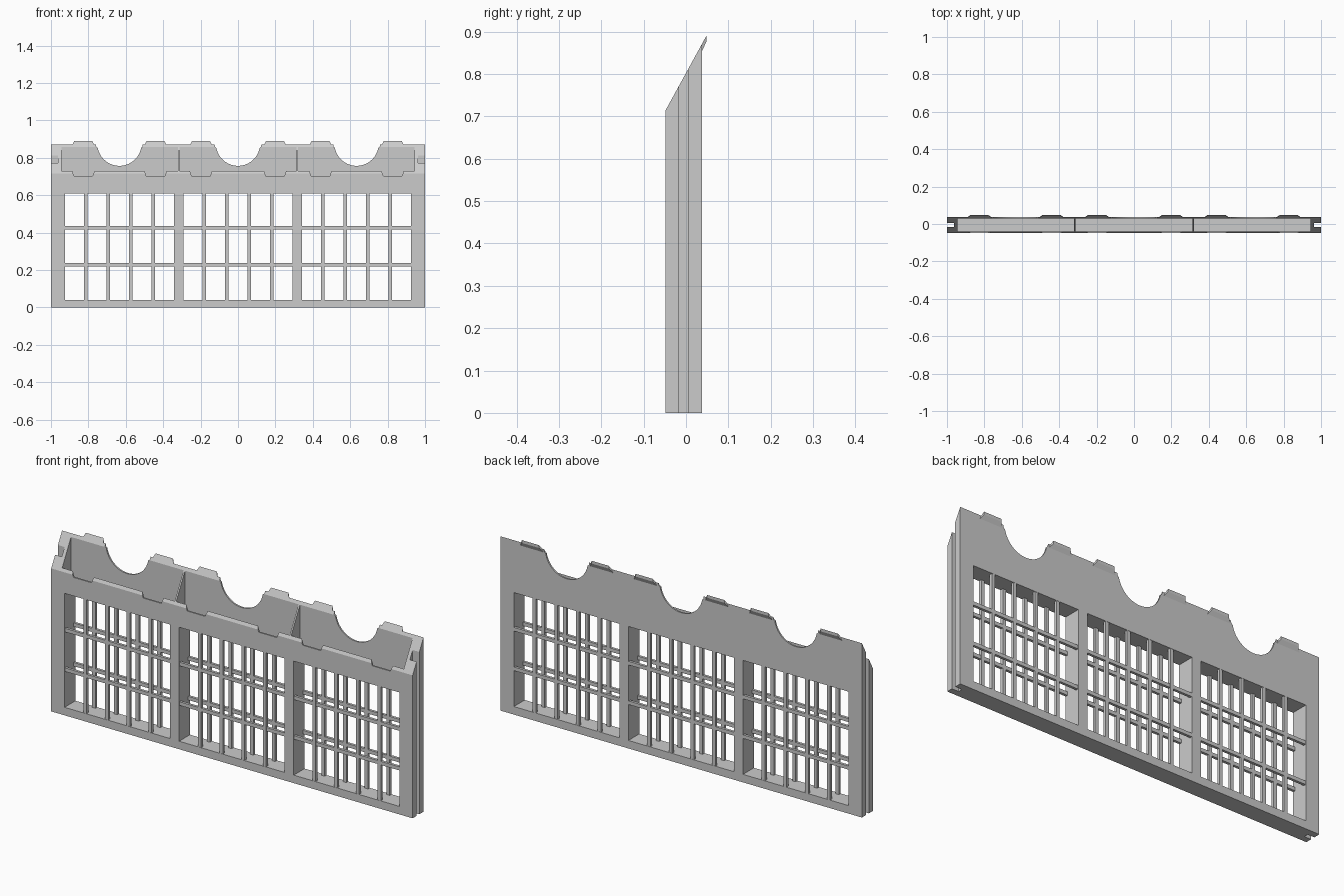
import bpy, bmesh, math
from mathutils import Vector

if "Cube" in bpy.data.objects:
    bpy.data.objects.remove(bpy.data.objects["Cube"])

GREY = bpy.data.materials.new("plain grey")
GREY.diffuse_color = (0.6, 0.6, 0.6, 1)
GREY.use_nodes = True
GREY.node_tree.nodes["Principled BSDF"].inputs["Base Color"].default_value = GREY.diffuse_color

FRONT, BACK = -0.048, 0.038
BAYS = (-0.634, 0.0, 0.634)          # centres of the three repeats
Z0, Z1, HALF = 0.04, 0.61, 0.292     # window extents


def slope(y):
    return 0.715 + 1.823 * (y - FRONT)


def prism(bm, pts, axis, lo, hi):
    """Extrude a 2D outline: axis 'x' takes (y, z), axis 'y' takes (x, z)."""
    def place(p, t):
        return Vector((t, p[0], p[1])) if axis == 'x' else Vector((p[0], t, p[1]))
    a = [bm.verts.new(place(p, lo)) for p in pts]
    b = [bm.verts.new(place(p, hi)) for p in pts]
    bm.faces.new(a)
    bm.faces.new(b[::-1])
    for i in range(len(pts)):
        j = (i + 1) % len(pts)
        bm.faces.new((a[j], a[i], b[i], b[j]))


def box(bm, x0, x1, y0, y1, z0, z1):
    prism(bm, [(x0, z0), (x1, z0), (x1, z1), (x0, z1)], 'y', y0, y1)


def finish(bm, name):
    bmesh.ops.recalc_face_normals(bm, faces=bm.faces)
    me = bpy.data.meshes.new(name)
    bm.to_mesh(me)
    bm.free()
    me.materials.append(GREY)
    ob = bpy.data.objects.new(name, me)
    bpy.context.collection.objects.link(ob)
    return ob


def cut(target, cutter):
    cutter.hide_render = True
    mod = target.modifiers.new("cut", 'BOOLEAN')
    mod.operation, mod.solver, mod.object = 'DIFFERENCE', 'EXACT', cutter
    bpy.context.view_layer.objects.active = target
    bpy.ops.object.modifier_apply(modifier=mod.name)
    bpy.data.objects.remove(cutter)


# Wall body with slanted top
bm = bmesh.new()
prism(bm, [(FRONT, 0), (BACK, 0), (BACK, slope(BACK)), (FRONT, slope(FRONT))], 'x', -1, 1)
wall = finish(bm, "wall_panel")

# Window openings, open troughs in the top, and joining grooves in the ends
bm = bmesh.new()
for c in BAYS:
    box(bm, c - HALF, c + HALF, -0.1, 0.1, Z0, Z1)
for x0, x1 in ((-0.945, -0.322), (-0.314, 0.314), (0.322, 0.945)):
    box(bm, x0, x1, FRONT + 0.008, BACK - 0.008, 0.63, 1.0)
for s in (-1, 1):
    x0, x1 = sorted((s * 0.963, s * 1.1))
    box(bm, x0, x1, -0.017, 0.005, -0.1, 1.0)
cut(wall, finish(bm, "opening_cutter"))

# Round cutouts in the back lip and tab slots in the front lip
tabs = [c + s * d for c, d in zip(BAYS, (0.193, 0.198, 0.193)) for s in (-1, 1)]
bm = bmesh.new()
for c in BAYS:
    a0 = math.asin(0.022 / 0.118)
    arc = [math.pi + a0 + (math.pi - 2 * a0) * i / 32 for i in range(33)]
    pts = [(c + 0.118 * math.cos(a), 0.875 + 0.118 * math.sin(a)) for a in arc]
    pts += [(c + 0.124, 0.86), (c + 0.13, 1.0), (c - 0.13, 1.0), (c - 0.124, 0.86)]
    prism(bm, pts, 'y', 0.02, 0.1)
for x in tabs:
    prism(bm, [(x - 0.05, 0.703), (x + 0.05, 0.703), (x + 0.066, 0.75), (x - 0.066, 0.75)],
          'y', -0.1, FRONT + 0.02)
cut(wall, finish(bm, "lip_cutter"))

# Tabs rising along the slope of the back lip, narrower at the tip
bm = bmesh.new()
for x in tabs:
    sides = []
    for s in (-1, 1):
        sides.append([bm.verts.new((x + s * w, y, z)) for w, y, z in (
            (0.063, 0.031, slope(0.031)), (0.048, 0.048, slope(0.048)),
            (0.048, 0.048, 0.876), (0.063, BACK, 0.855))])
    a, b = sides
    bm.faces.new(a)
    bm.faces.new(b[::-1])
    for i in range(4):
        j = (i + 1) % 4
        bm.faces.new((a[j], a[i], b[i], b[j]))
finish(bm, "lip_tabs")

# Window grilles on the front and on the back
for name, y0 in (("front_grille", FRONT + 0.001), ("back_grille", BACK - 0.015)):
    y1 = y0 + 0.014
    bm = bmesh.new()
    for c in BAYS:
        for k in (-1.5, -0.5, 0.5, 1.5):
            x = c + k * 0.12
            box(bm, x - 0.009, x + 0.009, y0, y1, Z0, Z1)
        for z in (0.228, 0.426):
            box(bm, c - HALF, c + HALF, y0 + 0.0005, y1 - 0.0005, z - 0.009, z + 0.009)
    finish(bm, name)
